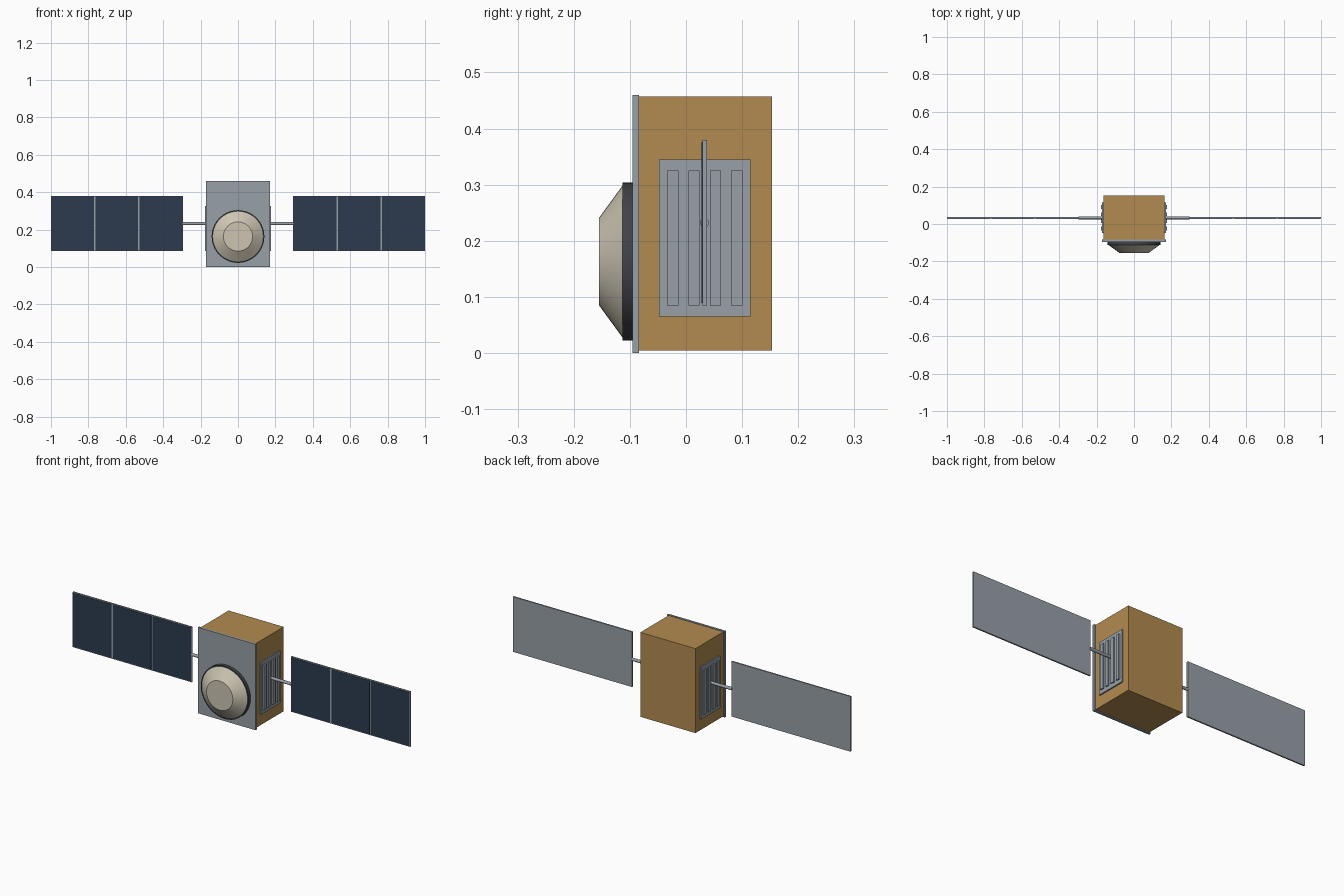
import bpy
import bmesh
from math import pi
from mathutils import Matrix, Vector

cube = bpy.data.objects.get("Cube")
if cube:
    bpy.data.objects.remove(cube, do_unlink=True)


def material(name, rgb):
    mat = bpy.data.materials.new(name)
    mat.use_nodes = True
    mat.diffuse_color = (*rgb, 1)
    mat.node_tree.nodes["Principled BSDF"].inputs["Base Color"].default_value = (*rgb, 1)
    return mat


GOLD = material("gold foil", (0.45, 0.26, 0.08))
GREY = material("grey metal", (0.31, 0.35, 0.39))
NAVY = material("navy solar cell", (0.025, 0.042, 0.076))
CREAM = material("cream dish", (0.61, 0.56, 0.45))
DARK = material("dark rim", (0.05, 0.058, 0.065))


def finish(name, bm, mat, smooth=False):
    bmesh.ops.recalc_face_normals(bm, faces=bm.faces)
    mesh = bpy.data.meshes.new(name)
    bm.to_mesh(mesh)
    bm.free()
    mesh.materials.append(mat)
    obj = bpy.data.objects.new(name, mesh)
    bpy.context.collection.objects.link(obj)
    if smooth:
        bpy.ops.object.select_all(action="DESELECT")
        obj.select_set(True)
        bpy.context.view_layer.objects.active = obj
        bpy.ops.object.shade_smooth_by_angle(angle=pi / 6)
    return obj


def box(name, low, high, mat):
    """Box spanning two opposite corners."""
    low, high = Vector(low), Vector(high)
    bm = bmesh.new()
    bmesh.ops.create_cube(bm, size=1, matrix=Matrix.Translation((low + high) / 2)
                          @ Matrix.Diagonal((*(high - low), 1)))
    return finish(name, bm, mat)


def cone(name, start, end, r_start, r_end, mat, sides):
    """Capped cone or cylinder between two points."""
    start, end = Vector(start), Vector(end)
    axis = end - start
    turn = Vector((0, 0, 1)).rotation_difference(axis).to_matrix().to_4x4()
    bm = bmesh.new()
    bmesh.ops.create_cone(bm, cap_ends=True, segments=sides, radius1=r_start,
                          radius2=r_end, depth=axis.length,
                          matrix=Matrix.Translation((start + end) / 2) @ turn)
    return finish(name, bm, mat, smooth=True)


# Body and front plate
box("body", (-0.163, -0.085, 0.005), (0.163, 0.153, 0.457), GOLD)
box("front_plate", (-0.17, -0.095, 0), (0.17, -0.084, 0.46), GREY)

# Antenna dish with its rim
DISH_Z = 0.163
cone("dish_rim", (0, -0.094, DISH_Z), (0, -0.113, DISH_Z), 0.141, 0.141, DARK, 40)
cone("dish", (0, -0.112, DISH_Z), (0, -0.155, DISH_Z), 0.137, 0.078, CREAM, 40)

for side, label in ((1, "left"), (-1, "right")):
    # Side radiator with upright ribs
    box(f"{label}_radiator", (min(side * 0.16, side * 0.17), -0.048, 0.065),
        (max(side * 0.16, side * 0.17), 0.115, 0.345), GREY)
    for i in range(4):
        y = 0.0335 + (i - 1.5) * 0.038
        xs = sorted((side * 0.168, side * 0.177))
        box(f"{label}_radiator_rib_{i + 1}", (xs[0], y - 0.01, 0.085),
            (xs[1], y + 0.01, 0.325), GREY)

    # Boom and solar wing
    cone(f"{label}_boom", (side * 0.16, 0.033, 0.232), (side * 0.297, 0.033, 0.232),
         0.008, 0.008, GREY, 16)
    xs = sorted((side * 0.294, side))
    box(f"{label}_wing_panel", (xs[0], 0.029, 0.085), (xs[1], 0.037, 0.38), GREY)
    pitch = (1 - 0.294) / 3
    for i in range(3):
        inner = 0.294 + i * pitch
        xs = sorted((side * (inner + 0.004), side * (inner + pitch - 0.004)))
        box(f"{label}_solar_cell_{i + 1}", (xs[0], 0.0275, 0.089),
            (xs[1], 0.03, 0.376), NAVY)
